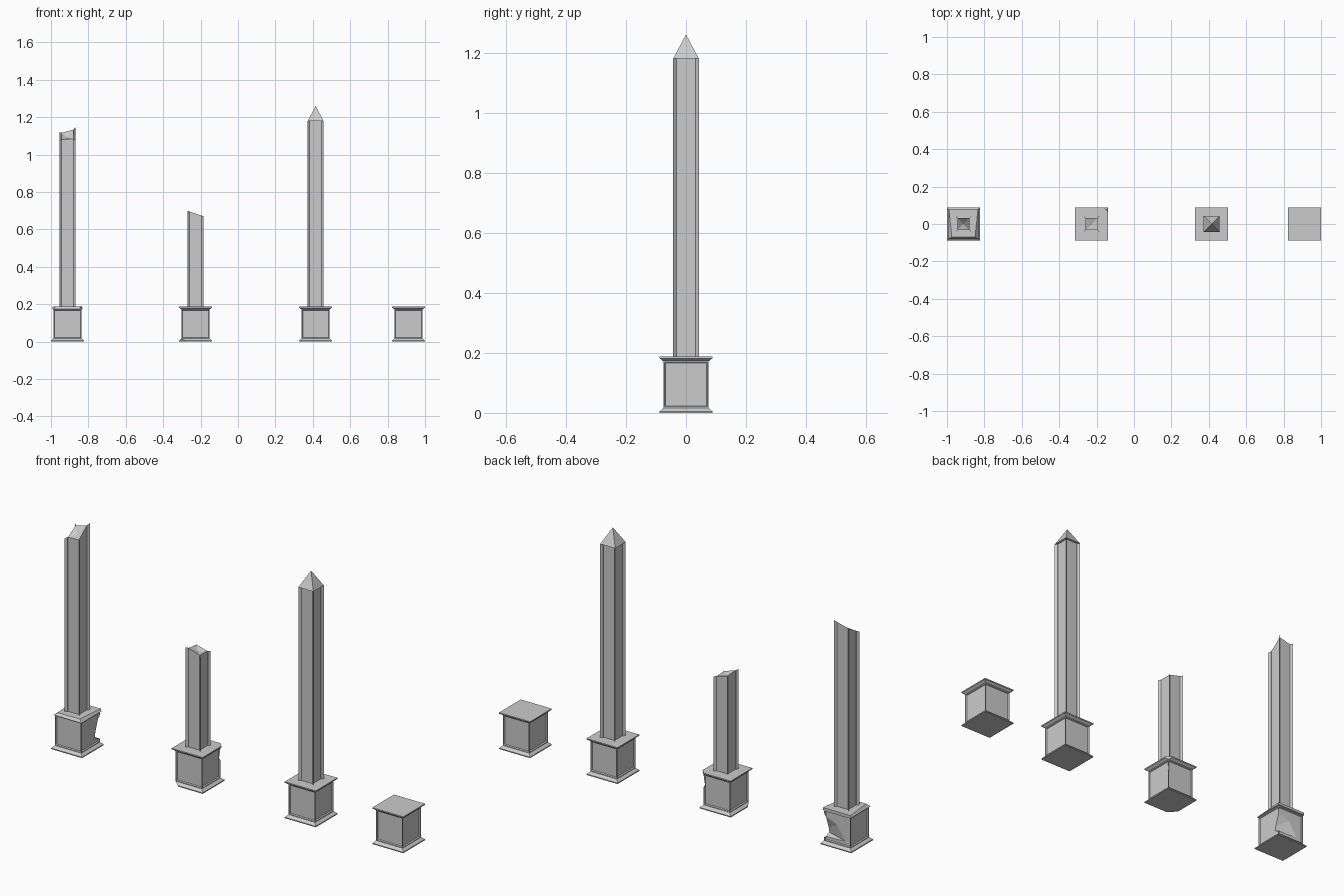
import bpy, bmesh
from mathutils import Vector

if "Cube" in bpy.data.objects:
    bpy.data.objects.remove(bpy.data.objects["Cube"])

SQ = [(-1, -1), (1, -1), (1, 1), (-1, 1)]
H = 0.0425          # shaft half width
TOP = 0.187         # pedestal height


def finish(bm, name, x):
    bmesh.ops.recalc_face_normals(bm, faces=bm.faces)
    me = bpy.data.meshes.new(name)
    bm.to_mesh(me)
    bm.free()
    ob = bpy.data.objects.new(name, me)
    ob.location.x = x
    bpy.context.collection.objects.link(ob)
    return ob


def loft(bm, rings):
    """Join rings of points with quads; returns vertex rings and the quads by level."""
    vs = [[bm.verts.new(p) for p in r] for r in rings]
    levels = []
    for a, b in zip(vs, vs[1:]):
        n = len(a)
        levels.append([bm.faces.new((a[i], a[(i + 1) % n], b[(i + 1) % n], b[i])) for i in range(n)])
    return vs, levels


def square(h, z):
    return [(sx * h, sy * h, z) for sx, sy in SQ]


# Pedestal: flared foot, panelled body, flared cap
def pedestal(name, x, cap=None):
    bm = bmesh.new()
    cap = cap or [square(0.084, 0.179), square(0.088, 0.181), square(0.088, TOP)]
    rings = [square(0.088, 0), square(0.088, 0.005), square(0.075, 0.017), square(0.075, 0.172)] + cap
    vs, levels = loft(bm, rings)
    bm.faces.new(vs[0][::-1])
    bm.faces.new(vs[-1])
    bmesh.ops.recalc_face_normals(bm, faces=bm.faces)
    bmesh.ops.inset_individual(bm, faces=levels[2], thickness=0.005)
    bmesh.ops.inset_individual(bm, faces=levels[2], thickness=0.004, depth=-0.006)
    return finish(bm, name, x)


# Cut a broken chunk away with a convex cutter
def chip(ob, pts):
    bm = bmesh.new()
    for p in pts:
        bm.verts.new(p)
    bmesh.ops.convex_hull(bm, input=bm.verts)
    cutter = finish(bm, ob.name + "_cutter", ob.location.x)
    cutter.hide_render = True
    cutter.hide_set(True)
    mod = ob.modifiers.new("chip", 'BOOLEAN')
    mod.operation = 'DIFFERENCE'
    mod.solver = 'EXACT'
    mod.object = cutter


# Shaft with a sunken panel on each side; height given by a function of (x, y)
def shaft(name, x, height, centre):
    bm = bmesh.new()
    w, d = 0.009, 0.011
    section = []
    corner, a, b = Vector((-H, -H)), Vector((-H + w, -H + d)), Vector((H - w, -H + d))
    for k in range(4):
        for p in (corner, a, b):
            px, py = p
            for _ in range(k):
                px, py = -py, px
            section.append((px, py))
    vs, _ = loft(bm, [[(px, py, TOP) for px, py in section],
                      [(px, py, height(px, py)) for px, py in section]])
    top = vs[1]
    mid = bm.verts.new((0, 0, centre))
    for i in range(len(top)):
        bm.faces.new((top[i], top[(i + 1) % len(top)], mid))
    bm.faces.new(vs[0][::-1])
    return finish(bm, name, x)


def broken(z00, z10, z11, z01):
    """Height surface through the four corner heights."""
    def f(px, py):
        u, v = (px / H + 1) / 2, (py / H + 1) / 2
        return (z00 * (1 - u) + z10 * u) * (1 - v) + (z01 * (1 - u) + z11 * u) * v
    return f


# Tall broken obelisk with a worn cap and a gouged back
worn = [square(0.080, 0.174),
        [(-0.062, -0.07, TOP), (0.062, -0.07, TOP), (0.078, 0.08, TOP), (-0.078, 0.08, TOP)]]
p1 = pedestal("worn_pedestal", -0.912, worn)
chip(p1, [(0.1, 0.076, 0.172), (0.1, 0.1, 0.172), (0.1, 0.034, 0.05), (0.1, 0.1, 0.025),
          (-0.074, 0.077, 0.04), (-0.074, 0.1, 0.03), (-0.074, 0.1, 0.172)])
shaft("tall_broken_shaft", -0.912, broken(1.075, 1.075, 1.145, 1.12), 1.09)

# Short broken obelisk with chipped pedestal corners
p2 = pedestal("chipped_pedestal", -0.227)
chip(p2, [(0.055, 0.1, 0.2), (0.1, 0.055, 0.2), (0.04, 0.1, 0.12), (0.1, 0.04, 0.12),
          (0.1, 0.1, 0.2), (0.1, 0.1, 0.03)])
chip(p2, [(-0.1, -0.1, -0.01), (-0.03, -0.1, -0.01), (-0.1, -0.03, -0.01), (-0.1, -0.1, 0.08)])
shaft("short_broken_shaft", -0.227, broken(0.70, 0.67, 0.67, 0.69), 0.672)

# Complete obelisk with its pointed tip
pedestal("obelisk_pedestal", 0.415)
shaft("obelisk_shaft", 0.415, lambda px, py: 1.18, 1.18)
bm = bmesh.new()
base = [bm.verts.new(p) for p in square(H, 1.18)]
apex = bm.verts.new((0, 0, 1.26))
bm.faces.new(base[::-1])
for i in range(4):
    bm.faces.new((base[i], base[(i + 1) % 4], apex))
finish(bm, "obelisk_tip", 0.415)

# Empty pedestal
pedestal("empty_pedestal", 0.912)
